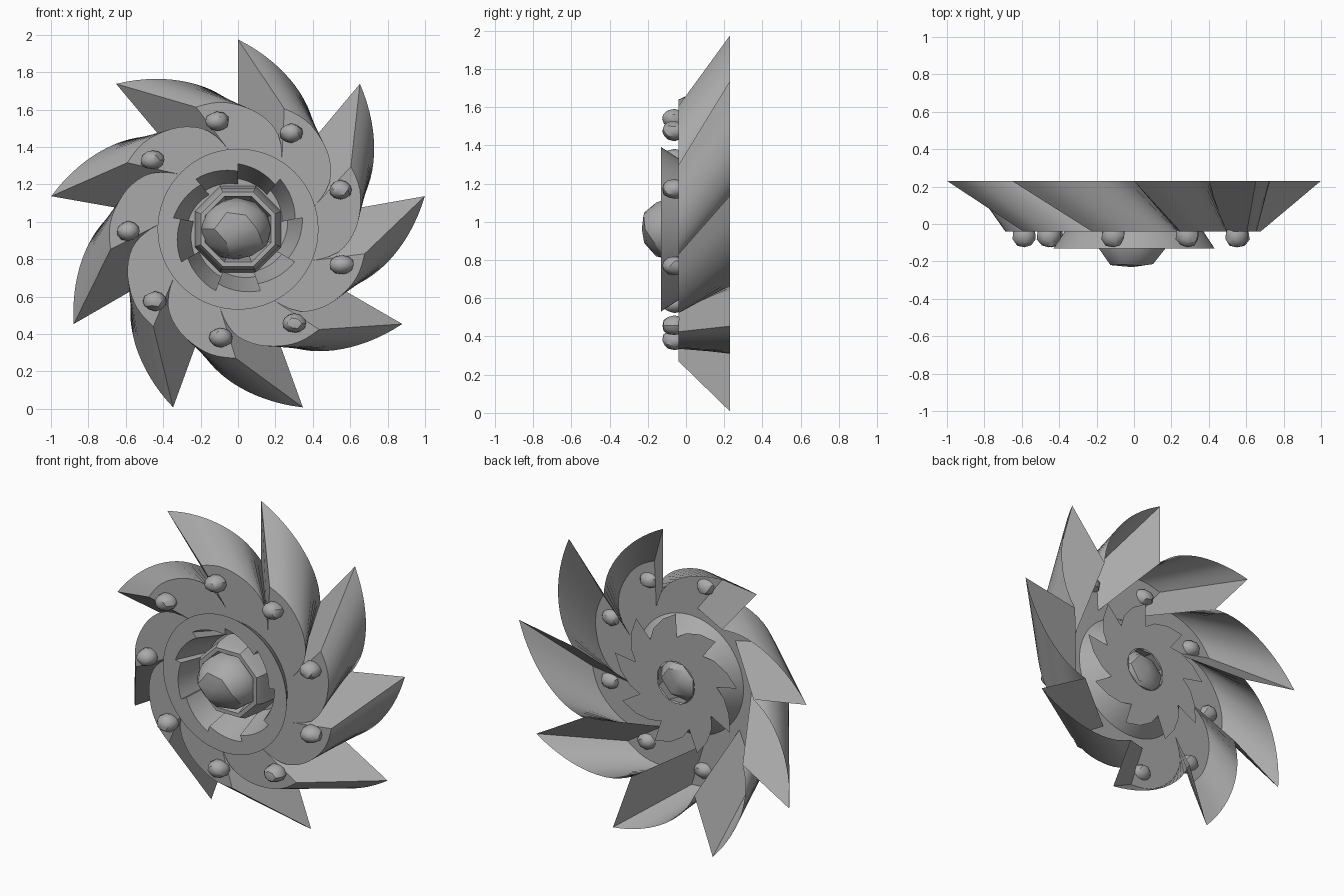
import bpy, bmesh, math, random
from mathutils import Vector, noise

TEETH = 9
STEP = 360 / TEETH
MID = 0.961
FRONT, BACK, FLOOR, RIM = -0.04, 0.23, 0.10, -0.13

if "Cube" in bpy.data.objects:
    bpy.data.objects.remove(bpy.data.objects["Cube"], do_unlink=True)

metal = bpy.data.materials.new("grey_metal")
metal.use_nodes = True
GREY = (0.4, 0.4, 0.4, 1)
metal.diffuse_color = GREY
metal.node_tree.nodes["Principled BSDF"].inputs["Base Color"].default_value = GREY


def polar(theta, r, y):
    """Clockwise angle from the top, seen from the front."""
    a = math.radians(theta)
    return Vector((r * math.sin(a), y, MID + r * math.cos(a)))


def finish(name, bm, angle=25, recalc=True):
    bmesh.ops.remove_doubles(bm, verts=bm.verts, dist=0.0005)
    if recalc:
        bmesh.ops.recalc_face_normals(bm, faces=bm.faces)
    mesh = bpy.data.meshes.new(name)
    bm.to_mesh(mesh)
    bm.free()
    mesh.materials.append(metal)
    ob = bpy.data.objects.new(name, mesh)
    bpy.context.collection.objects.link(ob)
    bpy.ops.object.select_all(action='DESELECT')
    ob.select_set(True)
    bpy.context.view_layer.objects.active = ob
    bpy.ops.object.shade_smooth_by_angle(angle=math.radians(angle))
    return ob


def face(bm, points):
    return bm.faces.new([bm.verts.new(p) for p in points])


def strip(bm, a, b):
    for i in range(len(a) - 1):
        face(bm, (a[i], a[i + 1], b[i + 1], b[i]))


def smooth_curve(pts, cuts=3):
    """Catmull-Rom through (angle, radius) pairs."""
    p = [Vector(q) for q in pts]
    p = [2 * p[0] - p[1]] + p + [2 * p[-1] - p[-2]]
    out = []
    for i in range(1, len(p) - 2):
        a, b, c, d = p[i - 1:i + 3]
        for k in range(cuts):
            t = k / cuts
            out.append(0.5 * (2 * b + (c - a) * t + (2 * a - 5 * b + 4 * c - d) * t ** 2
                              + (3 * b - a - 3 * c + d) * t ** 3))
    return out + [p[-2]]


# Swept blades: curved outer wall, flat cutting wall and front plate
back_curve = smooth_curve([(0, 1.014), (8.5, .94), (16.6, .87), (24, .805), (32, .73), (40, .64)])
front_curve = smooth_curve([(21, .69), (32, .685), (43, .655), (53, .615), (63, .55), (73, .43)])
bm = bmesh.new()
for k in range(TEETH):
    turn = k * STEP
    rear = [polar(t + turn, r, BACK) for t, r in back_curve]
    fore = [polar(t + turn, r, FRONT) for t, r in front_curve]
    strip(bm, fore, rear)
    notch_back = polar(turn, .64, BACK)
    notch_front = polar(33 + turn, .43, FRONT)
    face(bm, (rear[0], fore[0], notch_front, notch_back))
    arc = [polar(73 - 5 * i + turn, .37, FRONT) for i in range(9)]
    face(bm, fore + arc + [notch_front])
finish("swept_blades", bm)


# Hub bowl: flared outside, flat rim and a ratchet-cut inside wall
def loop(y, r, drop=0.0, per_tooth=8):
    pts = []
    for k in range(TEETH):
        for i in range(per_tooth + 1):
            t = i / per_tooth
            pts.append(polar((k + t) * STEP, r - drop * t, y))
    return pts + [pts[0]]


bm = bmesh.new()
rings = [loop(FLOOR, .28), loop(RIM, .43), loop(RIM, .35, .04), loop(FLOOR, .27, .03)]
for a, b in zip(rings, rings[1:]):
    strip(bm, a, b)
bmesh.ops.dissolve_degenerate(bm, dist=0.0001, edges=bm.edges)
finish("hub_bowl", bm)

# Toothed back plate with a round hole
bm = bmesh.new()
for k in range(TEETH):
    tooth = [(0, .43), (14, .385), (28, .335), (39, .285), (40, .43)]
    outer = [polar(t + k * STEP, r, FLOOR) for t, r in tooth]
    inner = [polar(t + k * STEP, .13, FLOOR) for t, r in tooth]
    strip(bm, outer, inner)
finish("toothed_back_plate", bm)

# Eight-sided collar around the gem
bm = bmesh.new()
profile = [(.25, FLOOR), (.235, -.06), (.215, -.10), (.19, -.10), (.13, FLOOR)]
collar = [[polar(45 * i + 22.5, r, y) for i in range(9)] for r, y in profile]
for a, b in zip(collar, collar[1:]):
    strip(bm, a, b)
finish("gem_collar", bm)


# Rough stones: lumpy, flattened low-poly balls
def stone(name, centre, size, detail, seed, flat):
    random.seed(seed)
    shift = Vector([random.uniform(-9, 9) for _ in range(3)])
    bm = bmesh.new()
    bmesh.ops.create_icosphere(bm, subdivisions=detail, radius=1)
    for v in bm.verts:
        v.co *= 1 + 0.12 * noise.noise(v.co * 1.3 + shift)
        v.co.y = max(-flat, min(flat, v.co.y))
        v.co = Vector(c * s for c, s in zip(v.co, size)) + centre
    return finish(name, bm, 30)


stone("centre_gem", Vector((-.01, -.06, .962)), (.19, .19, .165), 2, 4, .9)
for k in range(TEETH):
    spot = polar(29 + k * STEP, .587, -.06)
    stone(f"rim_stone_{k + 1}", spot, (.064, .068, .052), 2, 20 + k, .95)
